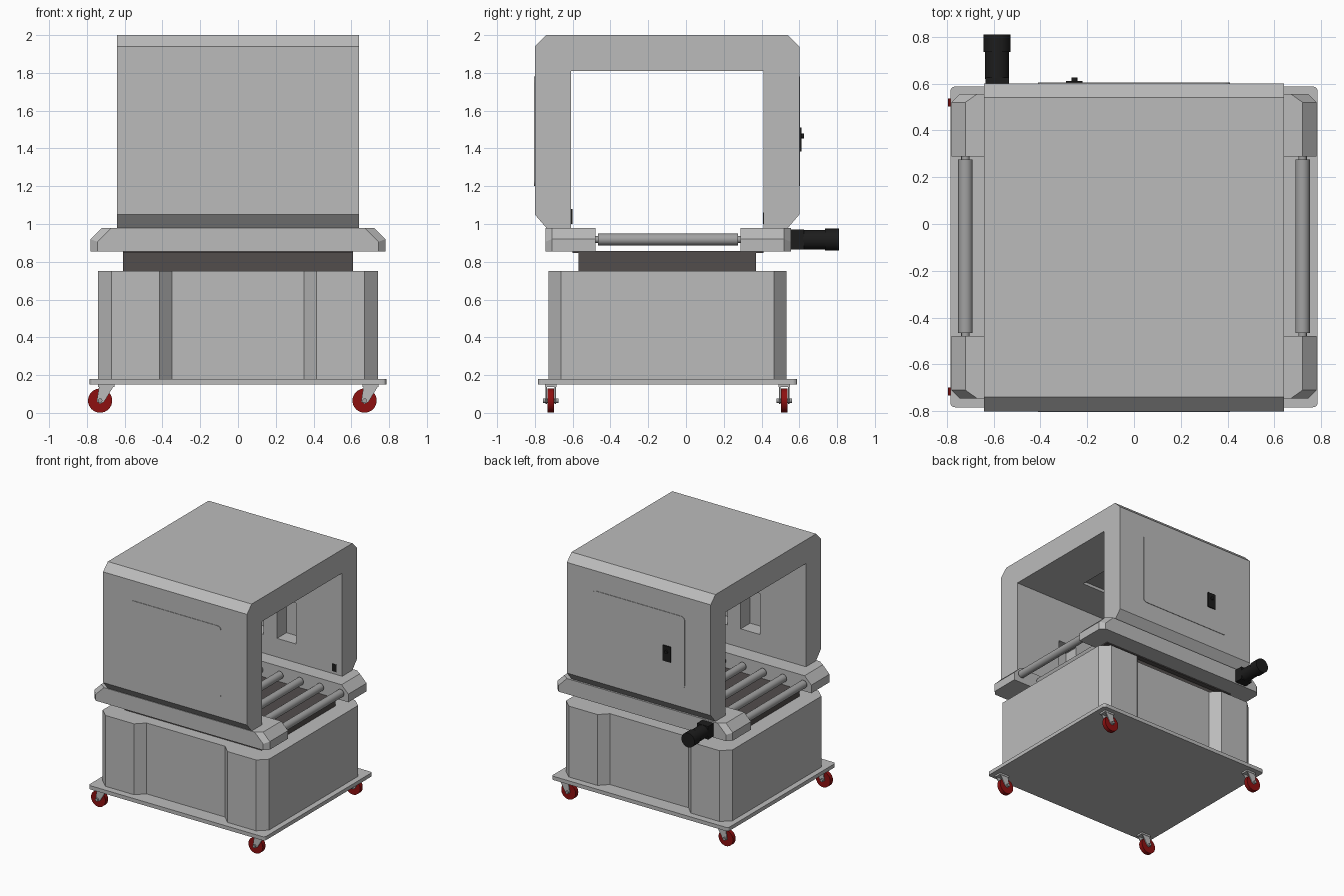
import bpy, bmesh, math
from mathutils import Vector, Matrix

if "Cube" in bpy.data.objects:
    bpy.data.objects.remove(bpy.data.objects["Cube"])


def mat(name, r, g, b):
    m = bpy.data.materials.new(name)
    m.diffuse_color = (r, g, b, 1)
    m.use_nodes = True
    m.node_tree.nodes["Principled BSDF"].inputs["Base Color"].default_value = m.diffuse_color
    return m


GREY = mat("painted light grey", 0.5, 0.5, 0.5)
STEEL = mat("roller steel", 0.36, 0.36, 0.36)
SHADE = mat("ceiling panel grey", 0.32, 0.32, 0.32)
DARK = mat("dark brown neck", 0.085, 0.075, 0.073)
BLACK = mat("black plastic", 0.012, 0.012, 0.012)
RED = mat("red wheel", 0.27, 0.005, 0.005)
CY = -0.098  # middle of the machine body in y


def finish(name, bm, m):
    bmesh.ops.recalc_face_normals(bm, faces=bm.faces)
    me = bpy.data.meshes.new(name)
    bm.to_mesh(me)
    bm.free()
    ob = bpy.data.objects.new(name, me)
    bpy.context.collection.objects.link(ob)
    me.materials.append(m)
    return ob


def prism_bm(pts, axis, lo, hi):
    """Extrude a 2D outline along an axis (outline uses the other two, in order)."""
    bm = bmesh.new()

    def put(p, h):
        c = list(p)
        c.insert(axis, h)
        return bm.verts.new(c)
    a = [put(p, lo) for p in pts]
    b = [put(p, hi) for p in pts]
    bm.faces.new(a)
    bm.faces.new(b[::-1])
    for i in range(len(pts)):
        j = (i + 1) % len(pts)
        bm.faces.new((a[i], a[j], b[j], b[i]))
    return bm


def prism(name, pts, axis, lo, hi, m):
    return finish(name, prism_bm(pts, axis, lo, hi), m)


def box(name, x0, x1, y0, y1, z0, z1, m):
    return prism(name, [(x0, y0), (x1, y0), (x1, y1), (x0, y1)], 2, z0, z1, m)


def rod(name, c, r, y0, y1, m, n=24):
    """Cylinder lying along y."""
    bm = bmesh.new()
    bmesh.ops.create_cone(bm, cap_ends=True, segments=n, radius1=r, radius2=r, depth=y1 - y0,
                          matrix=Matrix.Translation((c[0], (y0 + y1) / 2, c[1]))
                          @ Matrix.Rotation(math.pi / 2, 4, 'X'))
    for f in bm.faces:
        f.smooth = len(f.verts) == 4
    for e in bm.edges:
        e.smooth = all(f.smooth for f in e.link_faces)
    return finish(name, bm, m)


def rounded(x0, x1, z0, z1, r):
    pts = []
    for cx, cz, a0 in ((x1 - r, z1 - r, 0), (x0 + r, z1 - r, 90),
                       (x0 + r, z0 + r, 180), (x1 - r, z0 + r, 270)):
        for k in range(5):
            a = math.radians(a0 + k * 22.5)
            pts.append((cx + r * math.cos(a), cz + r * math.sin(a)))
    return pts


def cut(ob, cutter):
    md = ob.modifiers.new("cut", 'BOOLEAN')
    md.operation, md.solver, md.object = 'DIFFERENCE', 'EXACT', cutter
    cutter.hide_render = True
    bpy.context.view_layer.objects.active = ob
    bpy.ops.object.modifier_apply(modifier=md.name)
    bpy.data.objects.remove(cutter)


# Tunnel housing: chamfered arch
housing = prism("tunnel_housing", [
    (-0.74, 0.98), (-0.80, 1.05), (-0.80, 1.94), (-0.74, 2.0), (0.54, 2.0), (0.60, 1.94),
    (0.60, 1.05), (0.54, 0.98), (0.41, 0.98), (0.41, 1.81), (-0.61, 1.81), (-0.61, 0.98)],
    0, -0.64, 0.64, GREY)
# Recesses in the inner walls and ceiling
for y0, y1 in ((-0.73, -0.58), (0.38, 0.53)):
    for s in (-1, 1):
        a, b = sorted((s * 0.06, s * 0.23))
        cut(housing, box("cutter", a, b, y0, y1, 1.13, 1.46, GREY))
cut(housing, box("cutter", -0.25, 0.25, -0.3, 0.1, 1.75, 1.84, GREY))
box("ceiling_panel", -0.25, 0.25, -0.3, 0.1, 1.834, 1.84, SHADE)

# Thin access panels on the front and back, with a small screw each
panel = rounded(-0.41, 0.41, 1.2, 1.78, 0.03)
prism("front_access_panel", panel, 1, -0.804, -0.799, GREY)
prism("back_access_panel", panel, 1, 0.599, 0.604, GREY)

# Control panel with a knob on the back, and small switches inside
box("control_panel", -0.29, -0.22, 0.60, 0.612, 1.385, 1.51, BLACK)
rod("control_knob", (-0.255, 1.465), 0.013, 0.61, 0.625, BLACK, 16)
box("front_inner_switch", 0.55, 0.59, -0.611, -0.60, 1.0, 1.08, BLACK)
box("back_inner_switch", 0.55, 0.59, 0.407, 0.412, 1.0, 1.06, BLACK)

# Conveyor side rails with sloped ends and chamfered outer corners
rail = [(-0.78, 0.855), (0.78, 0.855), (0.78, 0.92), (0.72, 0.98), (-0.72, 0.98), (-0.78, 0.92)]
for name, y0, y1, outer in (("front_rail", -0.745, -0.478, -0.745), ("back_rail", 0.288, 0.555, 0.555)):
    bm = prism_bm(rail, 1, y0, y1)
    ends = [e for e in bm.edges
            if all(abs(v.co.y - outer) < 1e-4 and abs(v.co.x) > 0.7 for v in e.verts)
            and abs(e.verts[0].co.x - e.verts[1].co.x) < 0.1]
    bmesh.ops.bevel(bm, geom=ends, offset=0.035, segments=1, affect='EDGES')
    finish(name, bm, GREY)

# Rollers with thin axles
for i in range(9):
    x = -0.72 + i * 0.18
    rod(f"roller_{i + 1}", (x, 0.918), 0.031, -0.465, 0.275, STEEL)
    rod(f"roller_axle_{i + 1}", (x, 0.918), 0.018, -0.485, 0.295, STEEL, 12)

# Drive motor
box("motor_bracket", -0.635, -0.535, 0.55, 0.625, 0.865, 0.97, BLACK)
rod("motor_body", (-0.585, 0.917), 0.052, 0.62, 0.74, BLACK, 32)
rod("motor_cap", (-0.585, 0.917), 0.058, 0.735, 0.81, BLACK, 32)

# Neck between cabinet and conveyor
box("neck", -0.61, 0.61, -0.57, 0.37, 0.74, 0.848, DARK)
box("neck_top_plate", -0.61, 0.61, -0.6, 0.41, 0.846, 0.857, DARK)

# Cabinet: chamfered corners, recessed middle on front and back
half = [(-0.74, -0.565), (-0.67, -0.63), (-0.415, -0.63), (-0.35, -0.565),
        (0.35, -0.565), (0.415, -0.63), (0.67, -0.63), (0.74, -0.565)]
outline = half + [(-x, -y) for x, y in half]
prism("cabinet", [(x, y + CY) for x, y in outline], 2, 0.175, 0.75, GREY)

# Base plate
prism("base_plate", [(x, y + CY) for x, y in rounded(-0.785, 0.785, -0.685, 0.685, 0.02)],
      2, 0.15, 0.18, GREY)

# Casters, all trailing to the left
for side, x in (("left", -0.70), ("right", 0.70)):
    for end, y in (("front", -0.716), ("back", 0.52)):
        n = f"{end}_{side}_caster"
        wx, wz = x - 0.03, 0.065
        rod(n + "_wheel", (wx, wz), 0.064, y - 0.017, y + 0.017, RED, 32)
        rod(n + "_axle", (wx, wz), 0.012, y - 0.04, y + 0.04, STEEL, 12)
        fork = [(x - 0.035, 0.142), (x + 0.042, 0.142), (wx + 0.02, wz - 0.008),
                (wx, wz - 0.018), (wx - 0.018, wz - 0.005)]
        for k, s in (("a", -1), ("b", 1)):
            a, b = sorted((y + s * 0.021, y + s * 0.027))
            prism(f"{n}_fork_{k}", fork, 1, a, b, GREY)
        box(n + "_top", x - 0.04, x + 0.045, y - 0.03, y + 0.03, 0.136, 0.151, GREY)
